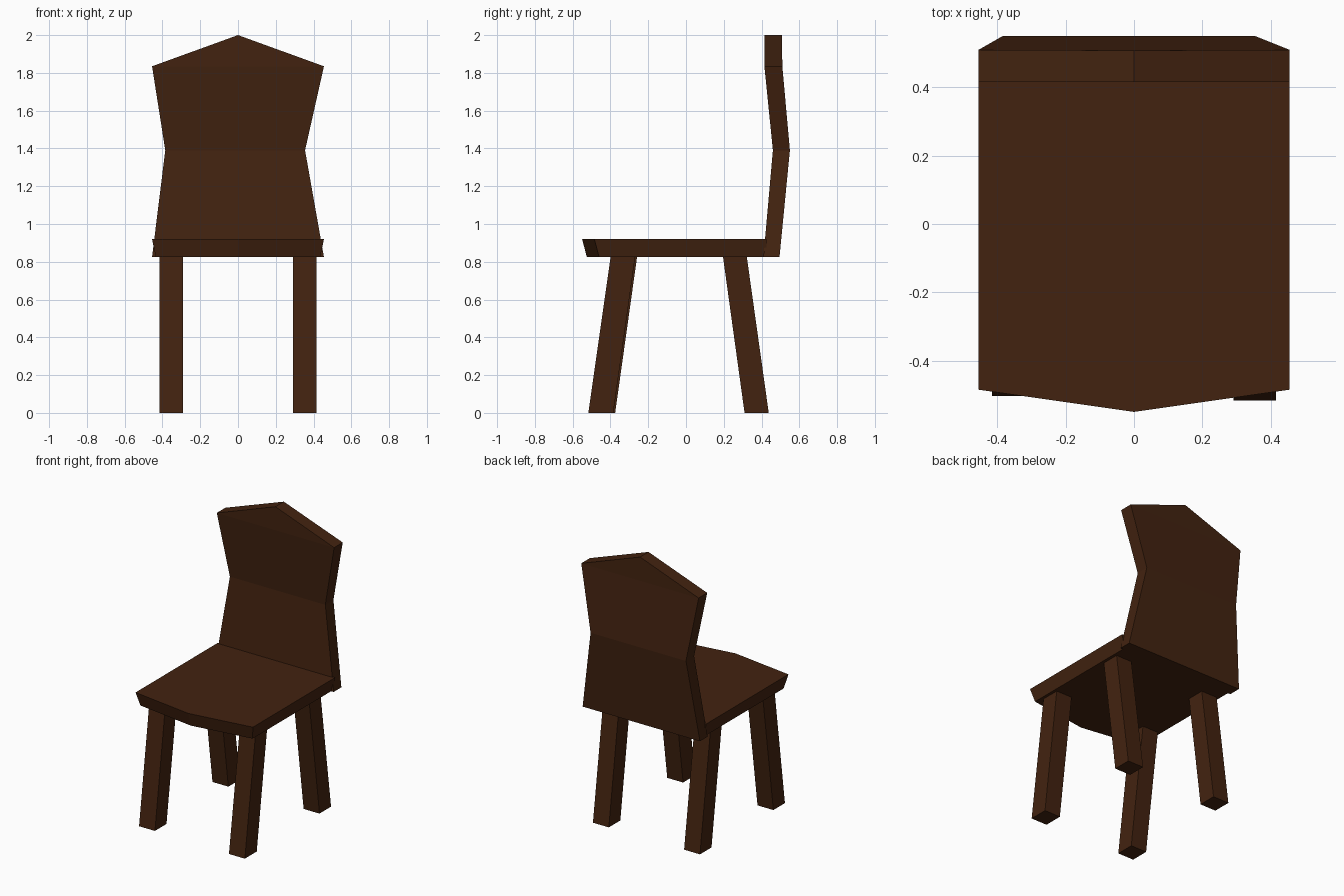
import bpy

if "Cube" in bpy.data.objects:
    bpy.data.objects.remove(bpy.data.objects["Cube"])

wood = bpy.data.materials.new("dark brown wood")
wood.diffuse_color = (0.055, 0.0165, 0.005, 1)
wood.use_nodes = True
wood.node_tree.nodes["Principled BSDF"].inputs["Base Color"].default_value = wood.diffuse_color


def loft(name, a, b):
    """Solid between two matching outlines."""
    n = len(a)
    faces = [tuple(range(n))[::-1], tuple(range(n, 2 * n))]
    faces += [(i, (i + 1) % n, n + (i + 1) % n, n + i) for i in range(n)]
    me = bpy.data.meshes.new(name)
    me.from_pydata(list(a) + list(b), [], faces)
    me.materials.append(wood)
    ob = bpy.data.objects.new(name, me)
    bpy.context.collection.objects.link(ob)
    return ob


def rect(x0, x1, y0, y1, z):
    return [(x0, y0, z), (x1, y0, z), (x1, y1, z), (x0, y1, z)]


# seat: pointed front edge, underside slightly smaller
def seat_outline(w, tip, corner, rear, z):
    return [(0, tip, z), (w, corner, z), (w, rear, z), (-w, rear, z), (-w, corner, z)]


loft("seat", seat_outline(0.435, -0.525, -0.46, 0.425, 0.825),
     seat_outline(0.455, -0.55, -0.485, 0.425, 0.92))

# legs: raked in y, front pair leaning forward and rear pair backward
for name, x0, foot, top in (
        ("front_leg_right", 0.292, (-0.517, -0.385), (-0.397, -0.267)),
        ("front_leg_left", -0.415, (-0.503, -0.375), (-0.387, -0.257)),
        ("rear_leg_right", 0.292, (0.31, 0.438), (0.194, 0.32)),
        ("rear_leg_left", -0.415, (0.31, 0.438), (0.194, 0.32))):
    loft(name, rect(x0, x0 + 0.123, *foot, 0), rect(x0, x0 + 0.123, *top, 0.84))

# backrest: rows of (left x, right x, front y, rear y, z), bent at the waist
rows = [(-0.455, 0.455, 0.41, 0.495, 0.825),
        (-0.385, 0.355, 0.46, 0.55, 1.39),
        (-0.455, 0.455, 0.415, 0.51, 1.835)]
verts = []
for l, r, f, b, z in rows:
    verts += rect(l, r, f, b, z)
verts += [(0, 0.415, 2.0), (0, 0.508, 2.0)]
faces = [(3, 2, 1, 0)]
for k in (0, 4):
    faces += [(k + i, k + (i + 1) % 4, k + 4 + (i + 1) % 4, k + 4 + i) for i in range(4)]
# peaked top
faces += [(8, 9, 12), (10, 11, 13), (9, 10, 13, 12), (11, 8, 12, 13)]
me = bpy.data.meshes.new("backrest")
me.from_pydata(verts, [], faces)
me.materials.append(wood)
bpy.context.collection.objects.link(bpy.data.objects.new("backrest", me))
